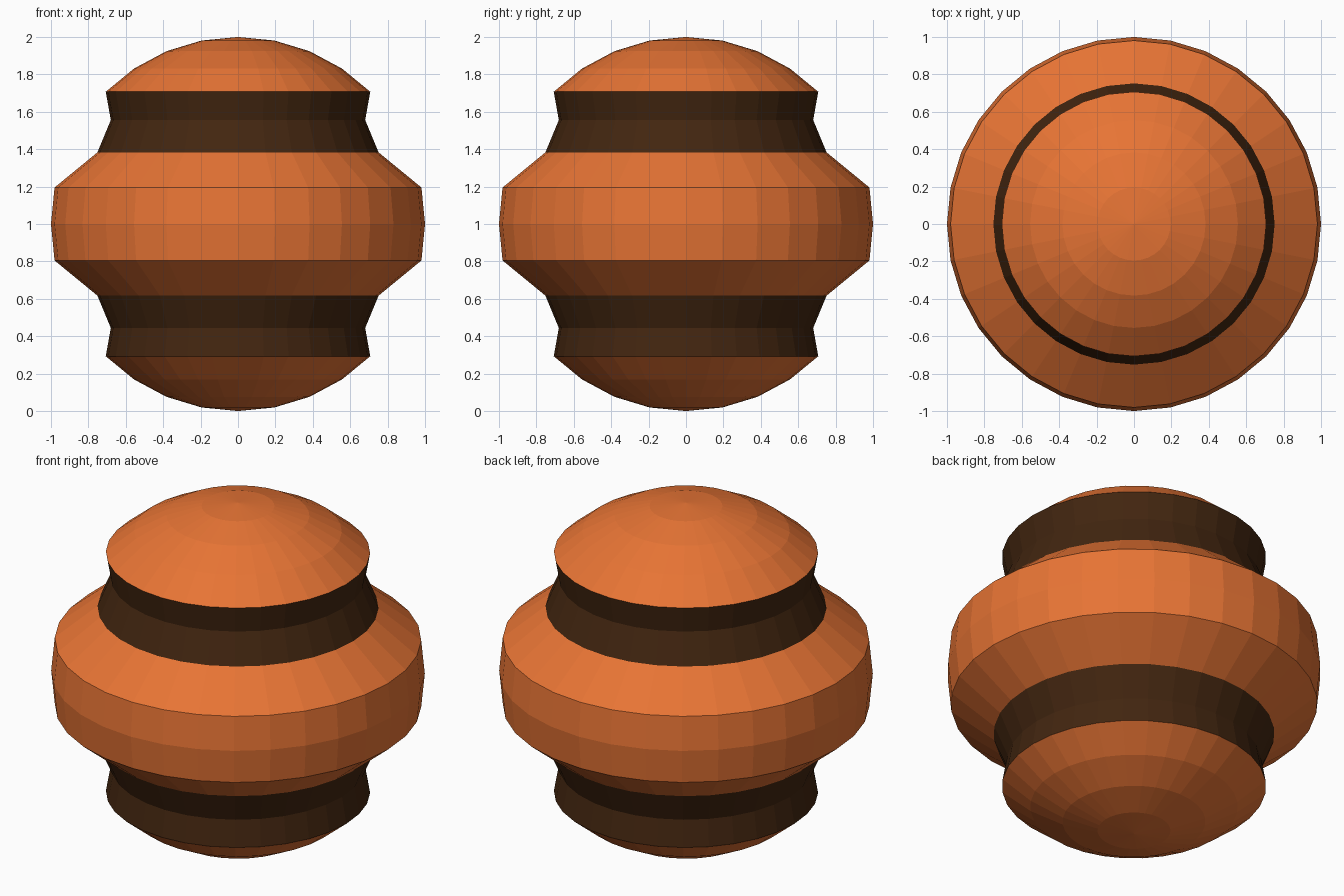
import bpy, bmesh, math

if "Cube" in bpy.data.objects:
    bpy.data.objects.remove(bpy.data.objects["Cube"])

def material(name, rgb):
    m = bpy.data.materials.new(name)
    m.diffuse_color = (*rgb, 1)
    m.use_nodes = True
    m.node_tree.nodes["Principled BSDF"].inputs["Base Color"].default_value = m.diffuse_color
    return m

# Low-poly sphere with two pinched dark bands
bm = bmesh.new()
bmesh.ops.create_uvsphere(bm, u_segments=32, v_segments=16, radius=1)

# Pinch the two rings inside each band (ring height -> new radius)
pinched = {5: 0.68, 6: 0.752}
for v in bm.verts:
    ring = round(math.acos(min(1, abs(v.co.z))) / (math.pi / 16))
    if ring in pinched:
        s = pinched[ring] / math.hypot(v.co.x, v.co.y)
        v.co.x *= s
        v.co.y *= s

# Dark colour on the band faces, flat shading everywhere
for f in bm.faces:
    f.smooth = False
    f.material_index = int(0.38 < abs(f.calc_center_median().z) < 0.71)

bmesh.ops.translate(bm, verts=bm.verts, vec=(0, 0, 1))
bmesh.ops.recalc_face_normals(bm, faces=bm.faces)
mesh = bpy.data.meshes.new("banded_ball")
bm.to_mesh(mesh)
bm.free()
mesh.materials.append(material("burnt orange", (0.80, 0.175, 0.035)))
mesh.materials.append(material("dark brown", (0.055, 0.019, 0.005)))
bpy.context.collection.objects.link(bpy.data.objects.new("banded_ball", mesh))
